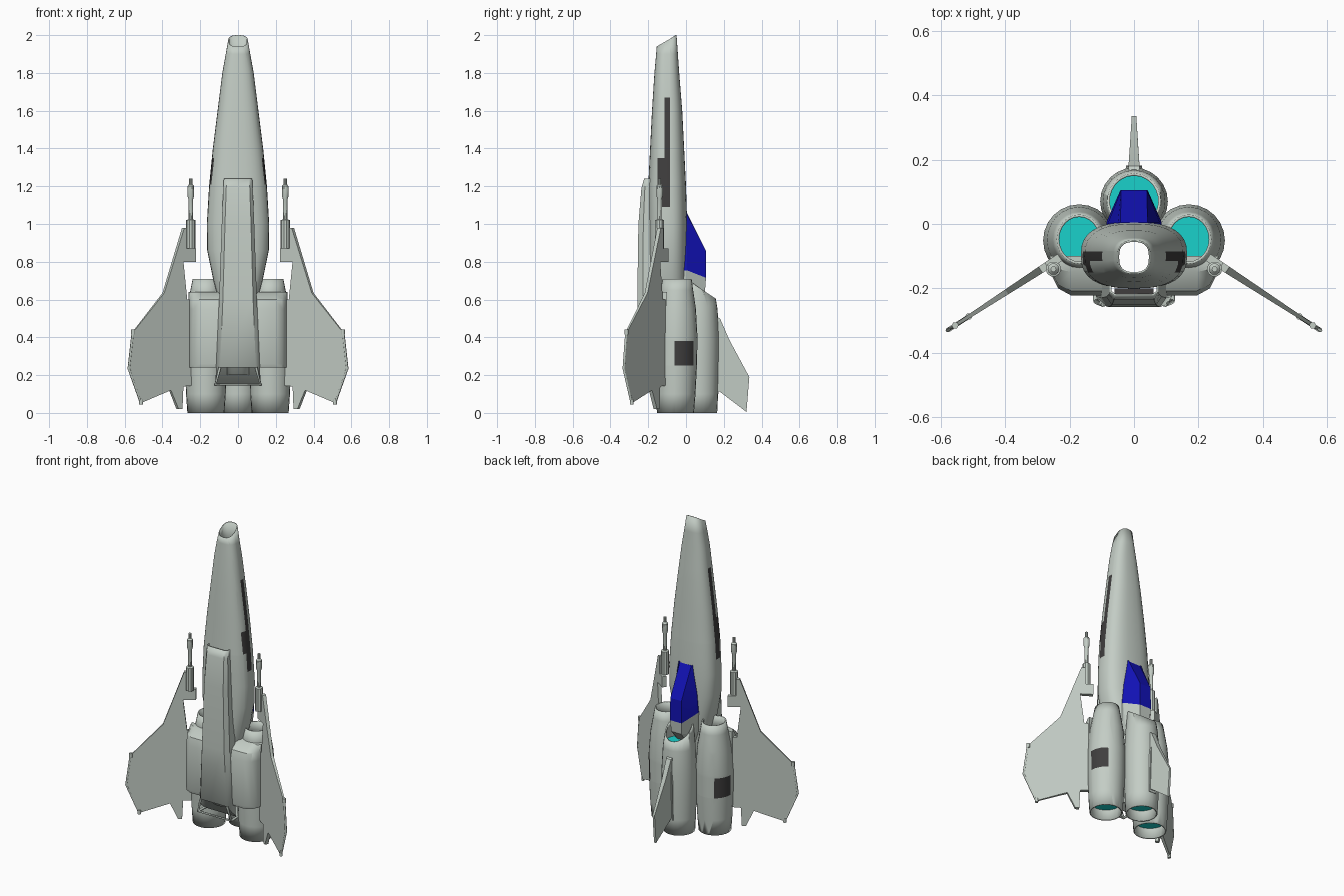
import bpy, bmesh, math
from mathutils import Vector

cube = bpy.data.objects.get("Cube")
if cube:
    bpy.data.objects.remove(cube, do_unlink=True)


def material(name, rgb):
    m = bpy.data.materials.new(name)
    m.use_nodes = True
    m.diffuse_color = (*rgb, 1)
    m.node_tree.nodes["Principled BSDF"].inputs["Base Color"].default_value = (*rgb, 1)
    return m


HULL = material("hull_grey", (0.55, 0.61, 0.56))
DARK = material("dark_panel", (0.05, 0.048, 0.048))
BLUE = material("canopy_blue", (0.006, 0.006, 0.48))
CYAN = material("engine_cyan", (0.01, 0.64, 0.6))


def finish(bm, name, mats, mirror=False, thick=0, angle=35):
    me = bpy.data.meshes.new(name)
    bm.to_mesh(me)
    bm.free()
    ob = bpy.data.objects.new(name, me)
    bpy.context.collection.objects.link(ob)
    for m in mats:
        me.materials.append(m)
    bpy.ops.object.select_all(action="DESELECT")
    ob.select_set(True)
    bpy.context.view_layer.objects.active = ob
    bpy.ops.object.shade_smooth_by_angle(angle=math.radians(angle))
    if thick:
        ob.modifiers.new("wall", "SOLIDIFY").thickness = thick
    if mirror:
        ob.modifiers.new("mirror", "MIRROR").use_bisect_axis[0] = False
    return ob


def loft(rings, caps=True):
    """Skin a stack of equal-length point loops."""
    bm = bmesh.new()
    loops = [[bm.verts.new(p) for p in r] for r in rings]
    n = len(rings[0])
    for a, b in zip(loops, loops[1:]):
        for i in range(n):
            j = (i + 1) % n
            bm.faces.new((a[i], a[j], b[j], b[i]))
    if caps:
        bm.faces.new(loops[0][::-1])
        bm.faces.new(loops[-1])
        bmesh.ops.recalc_face_normals(bm, faces=bm.faces)
    return bm


def oval(cx, cy, z, rx, ry, n=24, power=2.0):
    pts = []
    for i in range(n):
        a = 2 * math.pi * i / n
        c, s = math.cos(a), math.sin(a)
        pts.append(Vector((cx + rx * math.copysign(abs(c) ** (2 / power), c),
                           cy + ry * math.copysign(abs(s) ** (2 / power), s), z)))
    return pts


def cut(bm, co, no, drop=False):
    bmesh.ops.bisect_plane(bm, geom=bm.verts[:] + bm.edges[:] + bm.faces[:],
                           plane_co=co, plane_no=no, clear_outer=drop)


def paint(bm, ys, zs, rule):
    for y in ys:
        cut(bm, (0, y, 0), (0, 1, 0))
    for z in zs:
        cut(bm, (0, 0, z), (0, 0, 1))
    for f in bm.faces:
        if rule(f.calc_center_median()):
            f.material_index = 1


def tube(name, pts, r, mirror=True):
    cu = bpy.data.curves.new(name, "CURVE")
    cu.dimensions = "3D"
    cu.bevel_depth = r
    cu.bevel_resolution = 1
    cu.use_fill_caps = True
    sp = cu.splines.new("POLY")
    sp.points.add(len(pts) - 1)
    for p, q in zip(sp.points, pts):
        p.co = (*q, 1)
    cu.materials.append(HULL)
    ob = bpy.data.objects.new(name, cu)
    bpy.context.collection.objects.link(ob)
    if mirror:
        ob.modifiers.new("mirror", "MIRROR")


# Fuselage: z, half width, front y, back y; open slanted nose
sections = [(0.2, 0.07, -0.2, -0.03), (0.55, 0.09, -0.2, -0.01), (0.7, 0.13, -0.2, 0),
            (0.86, 0.163, -0.2, 0.005), (1.0, 0.165, -0.2, 0.006), (1.2, 0.153, -0.2, 0),
            (1.4, 0.133, -0.19, -0.01), (1.6, 0.108, -0.18, -0.02),
            (1.8, 0.083, -0.167, -0.036), (1.9, 0.065, -0.158, -0.043),
            (1.97, 0.052, -0.155, -0.05)]
rings = [oval(0, (f + b) / 2, z, w, (b - f) / 2, 32, 2.6) for z, w, f, b in sections]
for p in rings[-1]:
    p.z = 1.94 + (p.y + 0.155) / 0.105 * 0.06
bm = loft(rings, False)
paint(bm, (-0.085, -0.115, -0.15), (1.09, 1.21, 1.35, 1.67),
      lambda c: (-0.115 < c.y < -0.085 and 1.09 < c.z < 1.67)
      or (-0.15 < c.y < -0.115 and 1.09 < c.z < 1.35 and (c.z > 1.21 or c.y > -0.13)))
finish(bm, "fuselage", [HULL, DARK], thick=0.006)

# Belly duct with slanted lower mouth
rings = []
for z, w, y in [(0.24, 0.118, -0.252), (0.6, 0.1, -0.258), (1.0, 0.086, -0.252),
                (1.19, 0.078, -0.236), (1.24, 0.075, -0.222)]:
    low = 0.15 if z < 0.3 else z
    rings.append([(w, -0.17, low), (-w, -0.17, low), (-w, (y - 0.2) / 2, (z + low) / 2),
                  (-w * 0.8, y, z), (w * 0.8, y, z), (w, (y - 0.2) / 2, (z + low) / 2)])
bm = loft(rings, False)
bmesh.ops.recalc_face_normals(bm, faces=bm.faces)
finish(bm, "belly_duct", [HULL], thick=0.006, angle=25)
bm = loft([[(-0.06, -0.2, z), (-0.06, -0.225, z), (0.06, -0.225, z), (0.06, -0.2, z)]
           for z in (1.215, 1.222)])
finish(bm, "duct_inlet", [DARK])
tube("duct_frame", [(0.095, -0.25, 0.24), (0.12, -0.24, 0.15), (-0.12, -0.24, 0.15),
                    (-0.095, -0.25, 0.24)], 0.008, False)
tube("duct_brace", [(0.12, -0.24, 0.15), (0.117, -0.17, 0.15)], 0.008)

# Canopy and the spine behind it: (base half width, base y, base z, top half width, top y, top z)
spine = [(0.05, -0.02, 1.06, 0.042, 0.004, 1.055), (0.08, -0.02, 0.88, 0.04, 0.105, 0.86),
         (0.086, -0.02, 0.755, 0.042, 0.106, 0.715), (0.075, -0.02, 0.62, 0.036, 0.1, 0.64),
         (0.05, -0.02, 0.54, 0.03, 0.03, 0.56)]


def hump(s):
    bw, by, bz, tw, ty, tz = s
    return [(-bw, by, bz), (-bw, by + 0.025, bz), (-tw, ty, tz),
            (tw, ty, tz), (bw, by + 0.025, bz), (bw, by, bz)]


finish(loft([hump(s) for s in spine[:3]]), "canopy", [BLUE], angle=15)
finish(loft([hump(s) for s in spine[2:]]), "rear_spine", [HULL], angle=15)


# Engines: hollow barrels with glowing discs inside
def disc(name, x, y, z, rx, ry, mirror):
    bm = bmesh.new()
    bm.faces.new([bm.verts.new(p) for p in oval(x, y, z, rx, ry)])
    finish(bm, name, [CYAN], mirror)


side = [(0, 0.098, 0.098), (0.1, 0.105, 0.105), (0.25, 0.111, 0.111), (0.4, 0.112, 0.112),
        (0.55, 0.1, 0.102), (0.65, 0.082, 0.086), (0.71, 0.07, 0.077)]
bm = loft([oval(0.17, -0.056 + 0.012 * z, z, rx, ry) for z, rx, ry in side], False)
paint(bm, (-0.06, 0.04), (0.25, 0.38),
      lambda c: c.x > 0.17 and -0.06 < c.y < 0.04 and 0.25 < c.z < 0.38)
finish(bm, "side_engine", [HULL, DARK], True, 0.008)
disc("side_intake_disc", 0.17, -0.05, 0.58, 0.088, 0.09, True)
disc("side_exhaust_disc", 0.17, -0.055, 0.07, 0.094, 0.094, True)

top = [(0, 0.095), (0.1, 0.1), (0.25, 0.104), (0.4, 0.105), (0.55, 0.097),
       (0.65, 0.085), (0.8, 0.07)]
bm = loft([oval(0, 0.065 if z > 0.6 else 0.07, z, r, r) for z, r in top], False)
cut(bm, (0, 0.15, 0.61), (0, 0.1, 0.15), True)
finish(bm, "top_engine", [HULL], thick=0.008)
disc("top_intake_disc", 0, 0.07, 0.57, 0.088, 0.088, False)
disc("top_exhaust_disc", 0, 0.07, 0.07, 0.091, 0.091, False)

# Shoulder fairings beside the belly duct
rings = []
for z, s in [(0.24, 0.94), (0.26, 1), (0.55, 1), (0.6, 0.88), (0.64, 0.4)]:
    rings.append([(x, -0.1 - d * s, z) for x, d in
                  [(0.262, 0), (0.255, 0.06), (0.235, 0.1), (0.195, 0.122), (0.09, 0.122), (0.09, 0)]])
finish(loft(rings), "shoulder_fairing", [HULL], True)


# Wings: tapered plate on a drooping plane
def on_wing(x, z, off=0):
    return Vector((x + 0.545 * off, -0.11 - 0.65 * (x - 0.24) + 0.84 * off, z))


outline = [(0.27, 0.98), (0.29, 0.98), (0.395, 0.635), (0.555, 0.43), (0.58, 0.235),
           (0.51, 0.055), (0.36, 0.12), (0.32, 0.02), (0.3, 0.02), (0.295, 0.14),
           (0.245, 0.145), (0.245, 0.6), (0.275, 0.6), (0.295, 0.8), (0.23, 0.8),
           (0.23, 0.87), (0.27, 0.87)]
bm = loft([[on_wing(x, z, k * (0.013 - 0.025 * (x - 0.23))) for x, z in outline]
           for k in (-1, 1)])
finish(bm, "wing", [HULL], True, angle=20)
tube("wing_tip_rail", [on_wing(0.555, 0.44), on_wing(0.578, 0.235), on_wing(0.512, 0.05)], 0.007)
for label, x, z in [("upper", 0.555, 0.43), ("lower", 0.513, 0.06)]:
    tube(label + "_tip_cap", [on_wing(x, z - 0.015), on_wing(x, z + 0.012)], 0.011)

# Guns on the wing roots
gun = [(0.87, 0.024), (1.02, 0.024), (1.025, 0.012), (1.13, 0.012), (1.15, 0.018),
       (1.2, 0.018), (1.21, 0.009), (1.24, 0.009)]
finish(loft([oval(0.25, -0.14, z, r, r, 10) for z, r in gun]), "gun", [HULL], True)

# Tail fin with a thicker root
fin = [(0.14, 0.52), (0.18, 0.5), (0.23, 0.385), (0.335, 0.19), (0.32, 0.005),
       (0.175, 0.115), (0.14, 0.1)]
bm = loft([[(k * max(0.007, 0.02 - 0.07 * (y - 0.14)), y, z) for y, z in fin] for k in (-1, 1)])
finish(bm, "tail_fin", [HULL], angle=20)
bm = loft([[(-w, 0.1, z), (w, 0.1, z), (w * 0.6, y, z), (-w * 0.6, y, z)]
           for z, w, y in [(0.1, 0.04, 0.172), (0.35, 0.04, 0.182), (0.5, 0.02, 0.175)]])
finish(bm, "fin_root", [HULL], angle=20)
